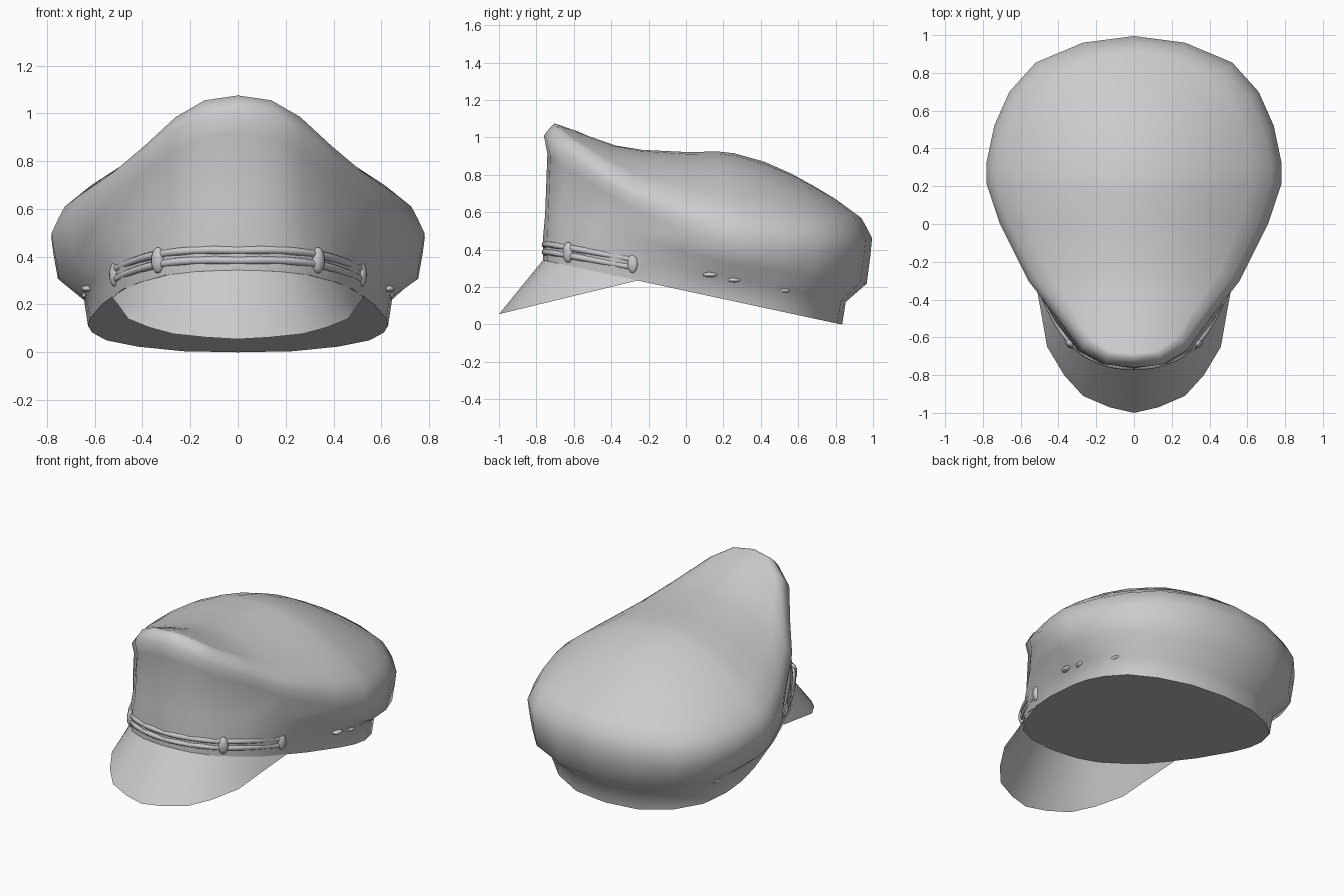
import bpy, bmesh, math
from mathutils import Vector

cube = bpy.data.objects.get("Cube")
if cube:
    bpy.data.objects.remove(cube, do_unlink=True)

# One plain cloth colour
cloth = bpy.data.materials.new("grey_cloth")
cloth.use_nodes = True
GREY = (0.6, 0.6, 0.6, 1)
cloth.diffuse_color = GREY
cloth.node_tree.nodes["Principled BSDF"].inputs["Base Color"].default_value = GREY


def finish(obj, angle=75):
    obj.data.materials.clear()
    obj.data.materials.append(cloth)
    bpy.ops.object.select_all(action='DESELECT')
    obj.select_set(True)
    bpy.context.view_layer.objects.active = obj
    bpy.ops.object.shade_smooth_by_angle(angle=math.radians(angle))
    return obj


def grid_object(name, columns, closed):
    """Skin columns of points into one sheet."""
    bm = bmesh.new()
    cols = [[bm.verts.new(p) for p in col] for col in columns]
    pairs = list(zip(cols, cols[1:]))
    if closed:
        pairs.append((cols[-1], cols[0]))
    for a, b in pairs:
        for i in range(len(a) - 1):
            bm.faces.new((a[i], b[i], b[i + 1], a[i + 1]))
    bmesh.ops.remove_doubles(bm, verts=bm.verts, dist=0.0005)
    bmesh.ops.recalc_face_normals(bm, faces=bm.faces)
    if not closed and sum(f.normal.z for f in bm.faces) < 0:
        bmesh.ops.reverse_faces(bm, faces=bm.faces)
    mesh = bpy.data.meshes.new(name)
    bm.to_mesh(mesh)
    bm.free()
    obj = bpy.data.objects.new(name, mesh)
    bpy.context.collection.objects.link(obj)
    return finish(obj)


def mirrored(columns, both_ends):
    """Add the -x copies of half the columns."""
    flip = [[Vector((-p.x, p.y, p.z)) for p in c] for c in columns]
    return columns + flip[::-1][1:-1] if both_ends else flip[:0:-1] + columns


def base_z(y):
    return max(0, 0.179 - 0.2156 * y)


def ridge_z(y):
    pts = [(-.7, 1.073), (-.57, 1.03), (-.45, .972), (-.3, .94), (-.1, .92),
           (.2, .925), (.35, .9), (.6, .79), (.8, .67), (.95, .56)]
    for (a, za), (b, zb) in zip(pts, pts[1:]):
        if y <= b:
            return za + (zb - za) * (y - a) / (b - a)
    return pts[-1][1]


# Cap body: headband, flared crown and saddle-shaped top
base = [(0, -.765), (.17, -.74), (.3, -.67), (.41, -.53), (.48, -.4), (.57, -.1),
        (.62, .18), (.628, .32), (.61, .45), (.55, .6), (.42, .72), (.23, .81), (0, .835)]
rim = [(0, -.76, 1.01), (.15, -.745, .99), (.28, -.67, .92), (.42, -.48, .8),
       (.56, -.3, .69), (.71, 0, .56), (.78, .21, .5), (.782, .32, .48), (.74, .52, .46),
       (.66, .7, .45), (.52, .855, .45), (.27, .96, .455), (0, .995, .46)]
columns = []
for (bx, by), r in zip(base, rim):
    r = Vector(r)
    low = Vector((bx, by, base_z(by)))
    front = min(1, max(0, -r.y / .4))

    def between(f, z, waist=0):
        p = low.lerp(r, f) * (1 - waist * front)
        p.z = z
        return p

    # Walls draw in slightly beneath the rim at the front
    under = low.z + .185 + .04 * max(0, by)
    col = [Vector((0, by, low.z)), low, between(.12, low.z + .12),
           between(.82, under + .06 * front, .01),
           between(.94, under + (.6 + .2 * front) * (r.z - under), .025), r]
    # Rolled edge, then the domed top running in to the centre ridge
    lift = .065 + .045 * min(1, max(0, (r.y + .3) / .4))
    edge = Vector((r.x * .93, .1 + (r.y - .1) * .935, r.z + lift))
    spine = Vector((0, edge.y * .85, 0))
    spine.z = ridge_z(spine.y)
    col += [r.lerp(edge, .5) + Vector((0, 0, .004)), edge]
    for t in (.85, .65, .42, .2, 0):
        p = spine.lerp(edge, t)
        p.z = ridge_z(p.y) + (edge.z - ridge_z(edge.y)) * t * t
        col.append(p)
    columns.append(col)
grid_object("cap_body", mirrored(columns, True), True)

# Visor sheet
inner = [(0, -.765), (.09, -.755), (.18, -.735), (.29, -.675), (.4, -.54), (.46, -.44), (.523, -.26)]
outer = [(0, -1), (.13, -.97), (.27, -.91), (.37, -.8), (.46, -.65), (.495, -.45), (.53, -.26)]
columns = []
for (ix, iy), (ox, oy) in zip(inner, outer):
    a = Vector((ix, iy, base_z(iy)))
    b = Vector((ox, oy, .055 + (oy + 1) * .243))
    columns.append([a.lerp(b, i / 3) for i in range(4)])
grid_object("visor", mirrored(columns, False), False)


# Chin strap: a pair of ridges round the front
def tube(name, points, radius):
    curve = bpy.data.curves.new(name, 'CURVE')
    curve.dimensions = '3D'
    curve.bevel_depth = radius
    curve.bevel_resolution = 2
    curve.resolution_u = 4
    curve.use_fill_caps = True
    spline = curve.splines.new('BEZIER')
    spline.bezier_points.add(len(points) - 1)
    for bp, p in zip(spline.bezier_points, points):
        bp.co = p
        bp.handle_left_type = bp.handle_right_type = 'AUTO'
    obj = bpy.data.objects.new(name, curve)
    bpy.context.collection.objects.link(obj)
    bpy.ops.object.select_all(action='DESELECT')
    obj.select_set(True)
    bpy.context.view_layer.objects.active = obj
    bpy.ops.object.convert(target='MESH')
    return finish(bpy.context.object)


half = [(0, -.755, .405), (.17, -.73, .405), (.32, -.638, .39), (.42, -.5, .365), (.515, -.28, .325)]
path = [(-x, y, z) for x, y, z in half[:0:-1]] + half
for name, dz in (("strap_upper_ridge", .022), ("strap_lower_ridge", -.02)):
    tube(name, [(x, y, z + dz) for x, y, z in path], .017)


def blob(name, loc, size, turn=0):
    bpy.ops.mesh.primitive_uv_sphere_add(segments=12, ring_count=8, location=loc)
    obj = bpy.context.object
    obj.name = name
    obj.scale = size
    obj.rotation_euler.z = turn
    return finish(obj)


# Strap slides, strap ends and small side pleats
for side, word in ((1, "left"), (-1, "right")):
    blob(word + "_strap_slide", (side * .335, -.63, .385), (.032, .026, .055), side * .8)
    blob(word + "_strap_end", (side * .517, -.285, .325), (.022, .03, .05), side * -.3)
    for i in range(4):
        y = .13 + .13 * i
        blob(f"{word}_pleat_{i + 1}", (side * (.63 - .025 * max(0, i - 1)), y, base_z(y) + .115),
             (.026, .04, .014))
